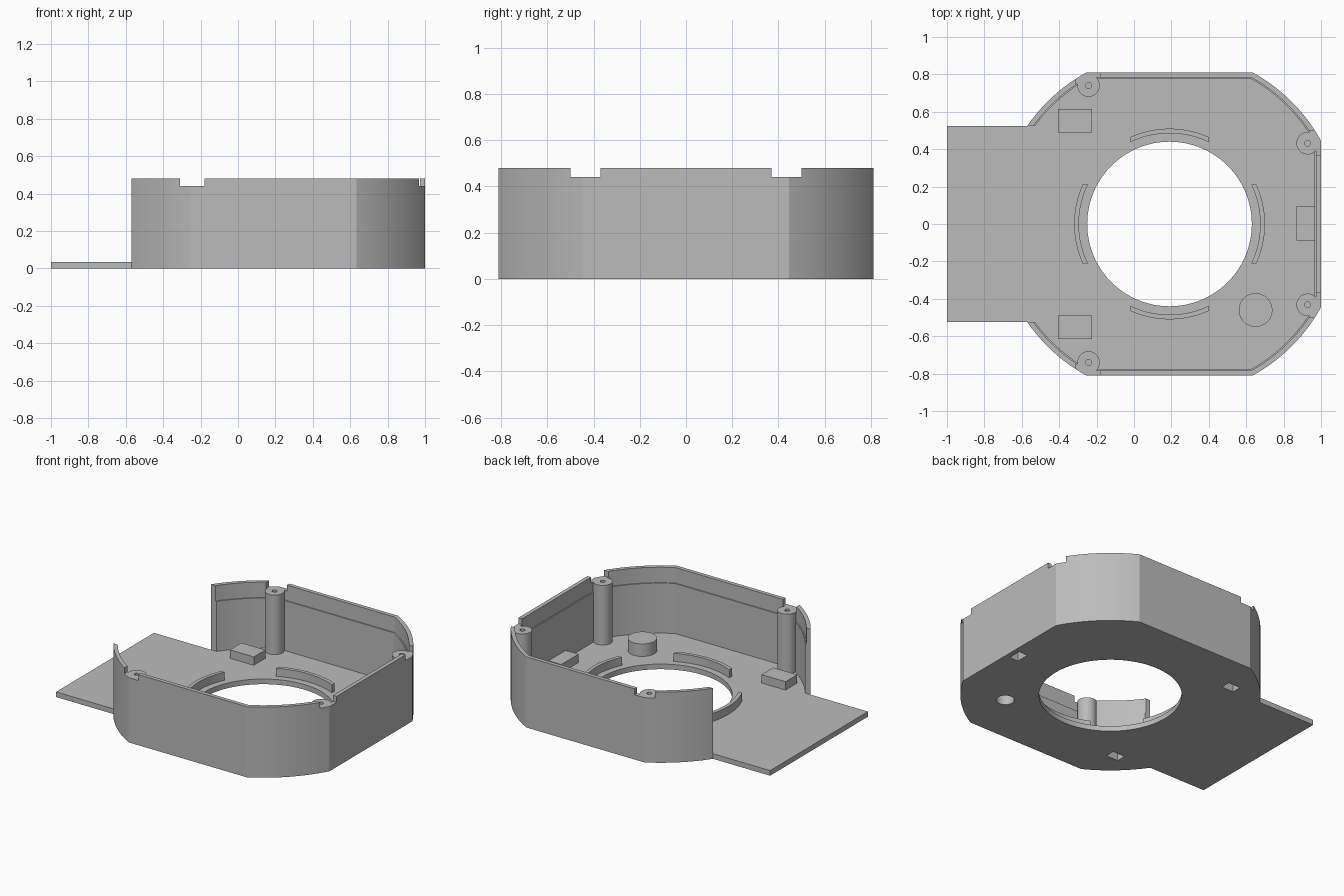
import bpy, bmesh, math

if "Cube" in bpy.data.objects:
    bpy.data.objects.remove(bpy.data.objects["Cube"])

CX, R, YS, XS, OPEN = 0.19, 0.924, 0.81, 1.0, 0.525   # body centre, radius, flats, opening
FLOOR, TOP, POST_TOP = 0.035, 0.48, 0.44

grey = bpy.data.materials.new("grey plastic")
grey.diffuse_color = (0.5, 0.5, 0.5, 1)
grey.use_nodes = True
grey.node_tree.nodes["Principled BSDF"].inputs["Base Color"].default_value = grey.diffuse_color


def prism(name, pts, z0, z1):
    """Upright solid from a closed 2D outline."""
    bm = bmesh.new()
    low = bm.faces.new([bm.verts.new((x, y, z0)) for x, y in pts])
    top = bmesh.ops.extrude_face_region(bm, geom=[low])["geom"]
    for v in top:
        if isinstance(v, bmesh.types.BMVert):
            v.co.z = z1
    bmesh.ops.recalc_face_normals(bm, faces=bm.faces)
    me = bpy.data.meshes.new(name)
    bm.to_mesh(me)
    bm.free()
    me.materials.append(grey)
    ob = bpy.data.objects.new(name, me)
    bpy.context.collection.objects.link(ob)
    return ob


def box(name, x0, x1, y0, y1, z0, z1):
    return prism(name, [(x0, y0), (x1, y0), (x1, y1), (x0, y1)], z0, z1)


def cyl(name, x, y, r, z0, z1, n=32):
    return prism(name, [(x + r * math.cos(2 * math.pi * i / n),
                         y + r * math.sin(2 * math.pi * i / n)) for i in range(n)], z0, z1)


def combine(ob, other, op):
    m = ob.modifiers.new(op, 'BOOLEAN')
    m.operation, m.solver, m.object = op, 'EXACT', other
    bpy.context.view_layer.objects.active = ob
    bpy.ops.object.modifier_apply(modifier=m.name)
    bpy.data.objects.remove(other)


def cut(ob, other):
    combine(ob, other, 'DIFFERENCE')


def smooth(ob):
    bpy.ops.object.select_all(action='DESELECT')
    ob.select_set(True)
    bpy.context.view_layer.objects.active = ob
    bpy.ops.object.shade_smooth_by_angle(angle=math.radians(20))


def arc(r, a0, a1, n=14):
    return [(CX + r * math.cos(a0 + (a1 - a0) * i / n),
             r * math.sin(a0 + (a1 - a0) * i / n)) for i in range(n + 1)]


def body_path(t):
    """Round body with flat sides, inset by t, running around from opening to opening."""
    r, ys, xs = R - t, YS - t, XS - t
    a = math.asin(ys / r)
    half = (arc(r, math.pi - math.asin(OPEN / r), math.pi - a)
            + arc(r, a, math.acos((xs - CX) / r)))
    return half + [(x, -y) for x, y in reversed(half)]


# Shell: floor with tongue, wall, and thinner rim above an inner step
shell = prism("shell", body_path(0) + [(-1, -OPEN), (-1, OPEN)], 0, FLOOR)
for t, z0, z1 in ((0.034, FLOOR, 0.375), (0.027, 0.375, TOP)):
    wall = prism("wall", body_path(0) + body_path(t)[::-1], z0, z1)
    combine(shell, wall, 'UNION')
cut(shell, cyl("centre_hole", CX, 0, 0.44, -0.1, 0.1, 96))

# Rim notches beside the posts
for s in (1, -1):
    ya, yb = sorted((s * 0.66, s * 0.9))
    cut(shell, box("notch", -0.31, -0.18, ya, yb, POST_TOP, 0.6))
    ya, yb = sorted((s * 0.37, s * 0.50))
    cut(shell, box("notch", 0.86, 1.1, ya, yb, POST_TOP, 0.6))

# Clip blocks, each hollowed from below through the floor
for name, x, y, w, d in (("back_block", -0.315, 0.553, 0.18, 0.125),
                         ("front_block", -0.315, -0.553, 0.18, 0.125),
                         ("side_block", 0.932, 0.004, 0.124, 0.185)):
    block = box(name, x - w / 2, x + w / 2, y - d / 2, y + d / 2, FLOOR, 0.092)
    sw, sd = (0.09, 0.065) if w > d else (0.065, 0.09)
    for ob in (block, shell):
        cut(ob, box("slot", x - sw / 2, x + sw / 2, y - sd / 2, y + sd / 2, -0.1, 0.075))

# Round boss, hollowed from below
boss = cyl("round_boss", 0.65, -0.46, 0.09, FLOOR, 0.12, 48)
for ob in (boss, shell):
    cut(ob, cyl("boss_hole", 0.65, -0.46, 0.056, -0.1, 0.1))
smooth(boss)
smooth(shell)

# Screw posts with pilot holes
for name, x, y in (("left_post", -0.243, 0.74), ("right_post", 0.928, 0.432)):
    for s in (1, -1):
        post = cyl(name, x, s * y, 0.06, FLOOR, POST_TOP)
        cut(post, cyl("pilot_hole", x, s * y, 0.016, 0.2, 0.6, 16))
        smooth(post)

# Four curved locating ribs around the centre hole
for k in range(4):
    mid = k * math.pi / 2
    ao, ai = math.asin(0.21 / 0.51), math.asin(0.21 / 0.485)
    pts = arc(0.51, mid - ao, mid + ao) + arc(0.485, mid + ai, mid - ai)
    smooth(prism("locating_rib", pts, FLOOR, 0.09))
